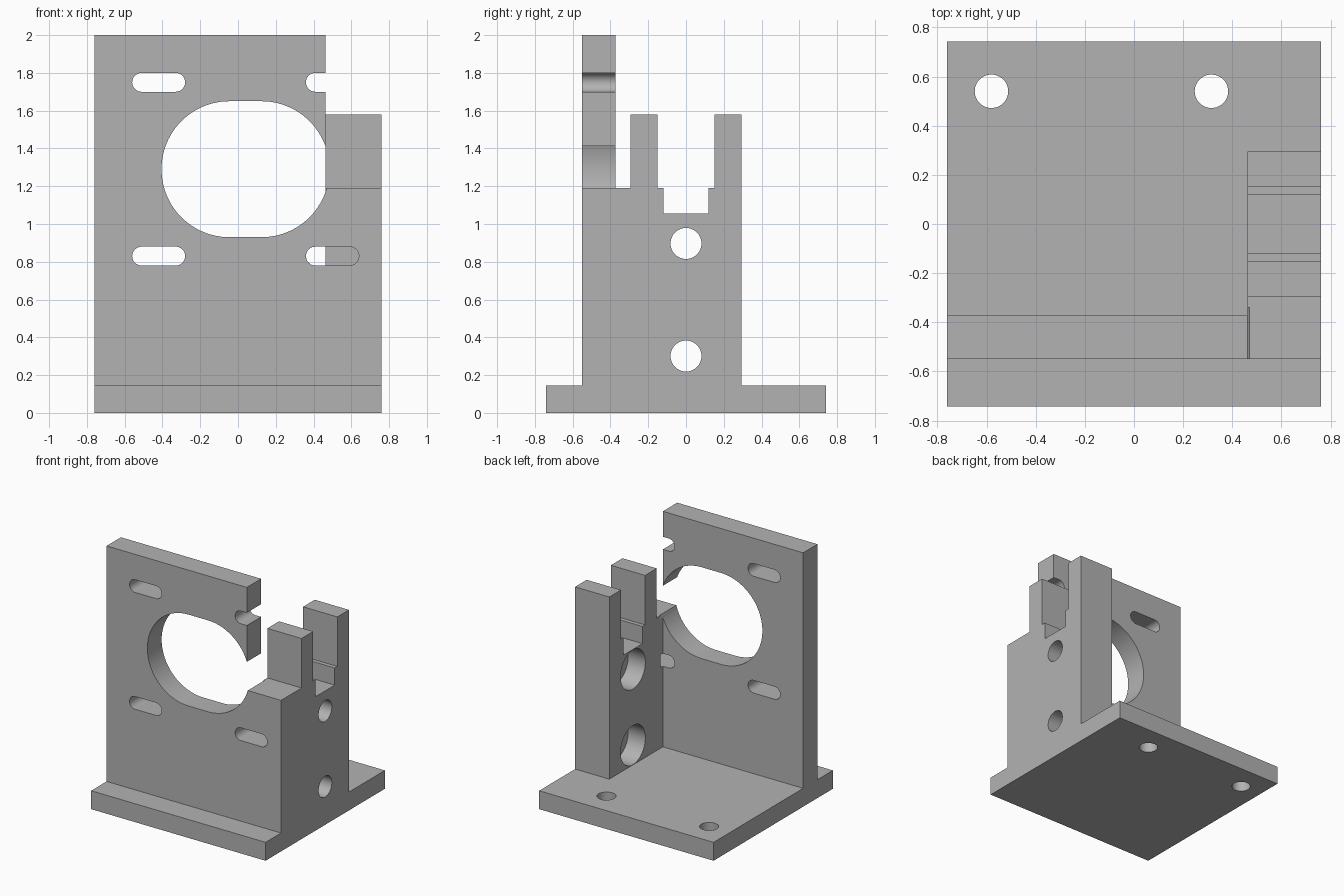
import bpy, bmesh, math
from mathutils import Vector

default = bpy.data.objects.get("Cube")
if default:
    bpy.data.objects.remove(default, do_unlink=True)

grey = bpy.data.materials.new("plain grey")
grey.use_nodes = True
COLOUR = (0.45, 0.45, 0.45, 1)
grey.diffuse_color = COLOUR
grey.node_tree.nodes["Principled BSDF"].inputs["Base Color"].default_value = COLOUR

# Place a 2D profile point in the plane across the given axis
PLACE = {
    "x": lambda a, b, d: Vector((d, a, b)),
    "y": lambda a, b, d: Vector((a, d, b)),
    "z": lambda a, b, d: Vector((a, b, d)),
}


def extrude(name, profile, axis, start, end):
    """Solid made by sweeping a closed profile along an axis."""
    bm = bmesh.new()
    face = bm.faces.new([bm.verts.new(PLACE[axis](a, b, start)) for a, b in profile])
    new = bmesh.ops.extrude_face_region(bm, geom=[face])["geom"]
    move = PLACE[axis](0, 0, end - start)
    bmesh.ops.translate(bm, vec=move, verts=[v for v in new if isinstance(v, bmesh.types.BMVert)])
    bmesh.ops.recalc_face_normals(bm, faces=bm.faces)
    mesh = bpy.data.meshes.new(name)
    bm.to_mesh(mesh)
    bm.free()
    mesh.materials.append(grey)
    obj = bpy.data.objects.new(name, mesh)
    bpy.context.collection.objects.link(obj)
    return obj


def rect(a0, a1, b0, b1):
    return [(a0, b0), (a1, b0), (a1, b1), (a0, b1)]


def slot(c0, c1, b, r, n=32):
    """Rounded slot between two arc centres; a circle when they coincide."""
    pts = []
    for centre, first in ((c1, -math.pi / 2), (c0, math.pi / 2)):
        count = n if c0 == c1 else n + 1
        for i in range(count):
            t = first + math.pi * i / n
            pts.append((centre + r * math.cos(t), b + r * math.sin(t)))
    return pts


def circle(a, b, r):
    return slot(a, a, b, r)


def cut(obj, cutters):
    """Subtract each cutter and bake the result."""
    bpy.context.view_layer.objects.active = obj
    for cutter in cutters:
        cutter.hide_render = True
        mod = obj.modifiers.new("cut", "BOOLEAN")
        mod.operation = "DIFFERENCE"
        mod.solver = "EXACT"
        mod.object = cutter
        bpy.ops.object.modifier_apply(modifier=mod.name)


# Main parts
W, D, BASE_TOP, INNER = 0.76, 0.742, 0.145, 0.462
FRONT = -0.55
base = extrude("base_plate", rect(-W, W, -D, D), "z", 0, BASE_TOP)
plate = extrude("front_plate", rect(-W, INNER, BASE_TOP, 2.0), "y", FRONT, -0.372)

# Side wall with two posts and a stepped notch between them
wall_profile = [
    (FRONT, BASE_TOP), (0.295, BASE_TOP), (0.295, 1.58), (0.15, 1.58),
    (0.15, 1.19), (0.118, 1.19), (0.118, 1.055), (-0.118, 1.055),
    (-0.118, 1.19), (-0.15, 1.19), (-0.15, 1.58), (-0.295, 1.58),
    (-0.295, 1.19), (FRONT, 1.19),
]
wall = extrude("side_wall", wall_profile, "x", INNER, W)

# Large opening and four adjustment slots, which also bite into the wall
front_cutters = [extrude("opening_cutter", slot(-0.045, 0.124, 1.29, 0.36, 48), "y", -0.7, -0.34)]
for z in (0.83, 1.75):
    for x in (-0.42, 0.5):
        front_cutters.append(extrude("slot_cutter", slot(x - 0.09, x + 0.09, z, 0.05), "y", -0.7, -0.34))

# Counterbored screw holes through the wall
wall_cutters = []
for z in (0.301, 0.897):
    wall_cutters.append(extrude("screw_cutter", circle(0, z, 0.082), "x", 0.3, 0.9))
    wall_cutters.append(extrude("counterbore_cutter", circle(0, z, 0.154), "x", 0.3, INNER + 0.15))

# Mounting holes in the base
base_cutters = [extrude("mount_cutter", circle(x, 0.54, 0.068), "z", -0.2, 0.4) for x in (-0.58, 0.315)]

cut(base, base_cutters)
cut(plate, front_cutters)
cut(wall, front_cutters + wall_cutters)
for cutter in base_cutters + front_cutters + wall_cutters:
    bpy.data.objects.remove(cutter, do_unlink=True)

# Smooth the bores while keeping the edges sharp
bpy.ops.object.select_all(action="DESELECT")
for obj in (base, plate, wall):
    obj.select_set(True)
bpy.context.view_layer.objects.active = base
bpy.ops.object.shade_smooth_by_angle(angle=math.radians(30))
